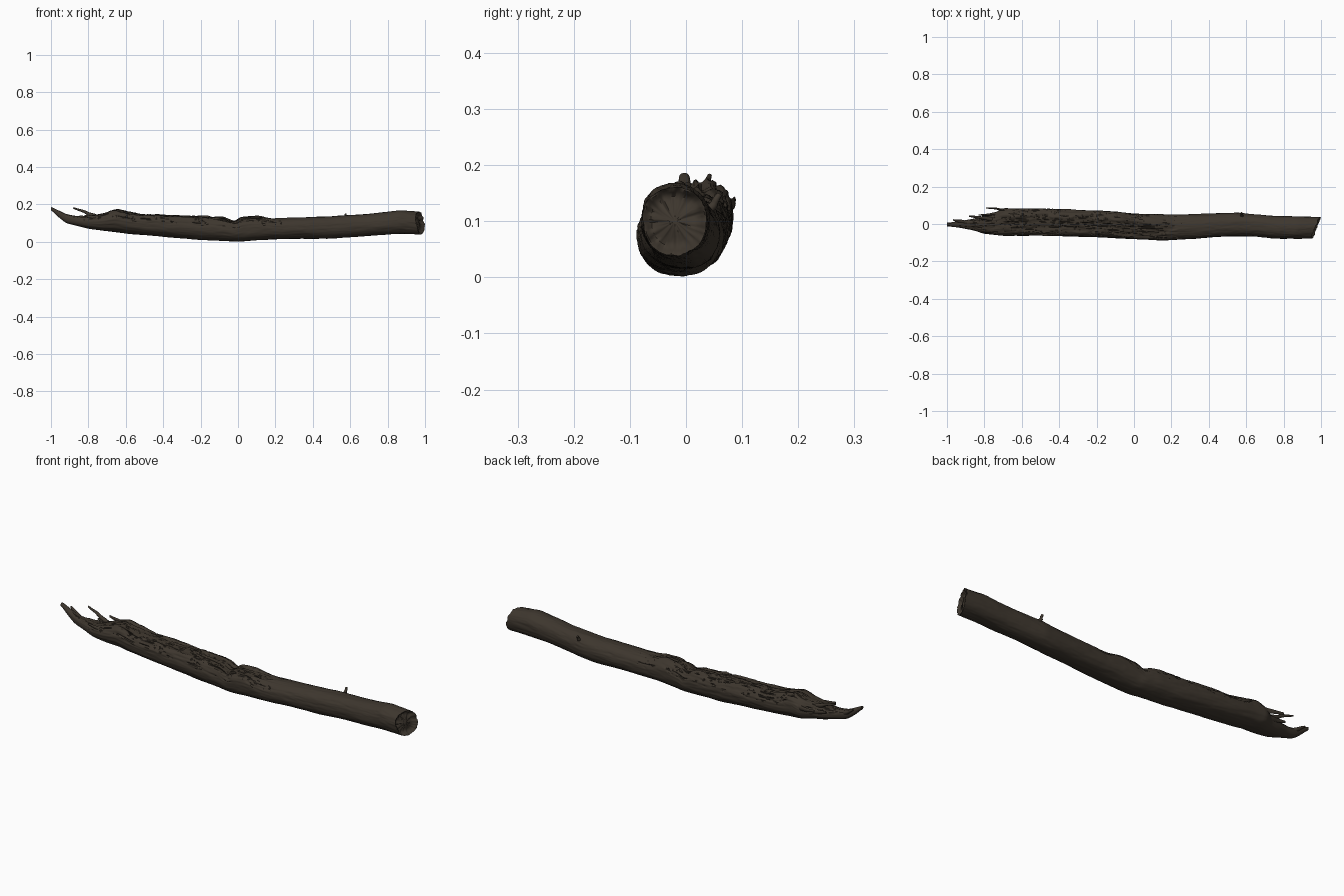
import bpy, bmesh, math
from mathutils import Vector, noise

if "Cube" in bpy.data.objects:
    bpy.data.objects.remove(bpy.data.objects["Cube"])

# one dark bark colour, plus a slightly darker one for the torn strip
def material(name, col):
    m = bpy.data.materials.new(name)
    m.diffuse_color = (*col, 1)
    m.use_nodes = True
    m.node_tree.nodes["Principled BSDF"].inputs["Base Color"].default_value = m.diffuse_color
    return m
BARK = material("dark brown bark", (0.047, 0.037, 0.027))
TORN = material("darker torn wood", (0.040, 0.031, 0.022))

# silhouette profiles: (x, value)
TOP = [(-1, .188), (-.97, .172), (-.93, .152), (-.88, .140), (-.8, .138), (-.73, .152), (-.69, .168),
       (-.65, .183), (-.6, .168), (-.52, .152), (-.4, .149), (-.2, .141), (-.07, .135), (-.02, .112),
       (.01, .135), (.1, .141), (.2, .127), (.35, .131), (.5, .136), (.7, .150), (.88, .168), (1, .160)]
BOTTOM = [(-1, .172), (-.97, .140), (-.92, .100), (-.8, .070), (-.6, .045), (-.4, .028), (-.2, .011),
          (0, .002), (.12, .010), (.3, .017), (.5, .017), (.7, .033), (.9, .043), (1, .040)]
BACK = [(-1, .006), (-.93, .016), (-.86, .028), (-.8, .045), (-.74, .060), (-.70, .085), (-.5, .082),
        (-.3, .075), (-.1, .068), (0, .055), (.2, .050), (.4, .055), (.55, .061), (.62, .054),
        (.75, .043), (.9, .039), (1, .036)]
FRONT = [(-1, -.012), (-.93, -.020), (-.86, -.034), (-.8, -.052), (-.7, -.062), (-.5, -.063), (-.2, -.070),
         (0, -.082), (.15, -.088), (.3, -.080), (.5, -.066), (.65, -.067), (.75, -.077), (.9, -.079), (1, -.076)]

def lerp_at(table, x):
    if x <= table[0][0]:
        return table[0][1]
    for (x0, v0), (x1, v1) in zip(table, table[1:]):
        if x <= x1:
            return v0 + (v1 - v0) * (x - x0) / (x1 - x0)
    return table[-1][1]

def at(table, x):
    return sum(lerp_at(table, x + d) for d in (-.012, 0, .012)) / 3

def fbm(x, y, z, octaves=4):
    return noise.fractal(Vector((x, y, z)), 1.0, 2.0, octaves)

def smooth(a, b, t):
    t = min(1, max(0, (t - a) / (b - a)))
    return t * t * (3 - 2 * t)

def torn(x, a):
    """0..1 mask of the strip along the top where the bark has peeled off."""
    wob = 0.35 * fbm(x * 9, 3.1, 0)
    lo = math.radians(66) + wob + .25 * smooth(-.1, .1, x)
    hi = math.radians(128) + 0.35 * fbm(x * 8, 7.7, 0) - .3 * smooth(0, .2, x)
    along = smooth(-1.0, -.85, x) * (1 - smooth(.17, .24, x))
    return along * smooth(lo - .05, lo + .05, a) * (1 - smooth(hi - .05, hi + .05, a))

N, RINGS = 112, 400

def ring_point(x, a):
    t, b, k, f = (at(p, x) for p in (TOP, BOTTOM, BACK, FRONT))
    ry, rz = (k - f) / 2, (t - b) / 2
    c, s = math.cos(a), math.sin(a)
    r = (abs(c) ** 2.25 + abs(s) ** 2.25) ** (-1 / 2.25)
    size = min(ry, rz)
    m = torn(x, a)
    up = smooth(-.1, .7, s)
    rough = up * (1 - smooth(0, .35, x))
    # soft lumps, long grain on the upper side, peeled strip, broken left end
    d = .0022 * fbm(x * 5, c * 1.5, s * 1.5 + 4)
    d += (.0012 + .003 * rough) * fbm(x * 10, c * 5, s * 5)
    d -= .007 * m * (1 + .7 * fbm(x * 14, a * 7, 2))
    crack = 1 - abs(noise.noise(Vector((x * 5, a * 4, 9)))) * 14
    d -= .005 * max(0, crack) * (.25 + rough) * smooth(-.2, .4, s)
    d += .012 * (1 - smooth(-.9, -.68, x)) * up * fbm(x * 16, a * 3, 11)
    r *= 1 + d / .065 * min(1, size / .05)
    y, z = (k + f) / 2 + ry * r * c, (t + b) / 2 + rz * r * s
    # slanted, ragged right end
    w = smooth(.8, 1, x)
    slant = .022 * (1 - c) + .010 * smooth(-.4, .6, s) + .006 * fbm(c * 3, s * 3, 20)
    return Vector((x - w * slant, y, z))

# log body: lofted rings, closed at both ends
bm = bmesh.new()
rings = []
angles = [2 * math.pi * j / N for j in range(N)]
for i in range(RINGS + 1):
    x = -1 + 2 * i / RINGS
    rings.append([bm.verts.new(ring_point(x, a)) for a in angles])
# broken right face: inward rings with a dent and radial cracks
rim = [v.co.copy() for v in rings[-1]]
mid = sum(rim, Vector()) / N
for s in (.95, .86, .74, .6, .45, .3, .15, .05):
    ring = []
    for j, a in enumerate(angles):
        p = mid.lerp(rim[j], s)
        p.x -= .016 * smooth(0, .25, 1 - s) - .010 * smooth(.3, 1, 1 - s)
        p.x += .007 * s * fbm(math.cos(a) * 3, math.sin(a) * 3, s * 2)
        ring.append(bm.verts.new(p))
    rings.append(ring)
for A, B in zip(rings, rings[1:]):
    for j in range(N):
        k = (j + 1) % N
        bm.faces.new((A[j], A[k], B[k], B[j]))
bm.faces.new(rings[-1])
bm.faces.new(rings[0][::-1])
# colour the peeled strip
for i in range(RINGS):
    for j in range(N):
        if torn(-1 + 2 * (i + .5) / RINGS, angles[j]) > .5:
            bm.faces.ensure_lookup_table() if i == j == 0 else None
bm.faces.ensure_lookup_table()
for i in range(RINGS):
    for j in range(N):
        if torn(-1 + 2 * (i + .5) / RINGS, angles[j]) > .5:
            bm.faces[i * N + j].material_index = 1
bmesh.ops.recalc_face_normals(bm, faces=bm.faces)

def finish(bm, name):
    me = bpy.data.meshes.new(name)
    bm.to_mesh(me)
    bm.free()
    ob = bpy.data.objects.new(name, me)
    bpy.context.collection.objects.link(ob)
    me.materials.append(BARK)
    me.materials.append(TORN)
    bpy.ops.object.select_all(action='DESELECT')
    ob.select_set(True)
    bpy.context.view_layer.objects.active = ob
    bpy.ops.object.shade_smooth_by_angle(angle=math.radians(50))
    return ob

finish(bm, "log_body")

def splinter(name, start, end, r0, r1, flat=1.0, sides=8, steps=8):
    """Tapered, slightly crooked sliver of wood."""
    bm = bmesh.new()
    a, b = Vector(start), Vector(end)
    d = (b - a).normalized()
    u = d.cross(Vector((0, 0, 1))).normalized() if abs(d.z) < .9 else Vector((1, 0, 0))
    v = d.cross(u)
    loops = []
    for i in range(steps + 1):
        t = i / steps
        bend = noise.noise_vector(a * 30 + Vector((t * 3, 0, 0))) * .005 * math.sin(math.pi * t)
        r = r0 + (r1 - r0) * t
        loops.append([bm.verts.new(a.lerp(b, t) + bend + u * r * flat * math.cos(q) + v * r * math.sin(q))
                      for q in (2 * math.pi * j / sides for j in range(sides))])
    for A, B in zip(loops, loops[1:]):
        for j in range(sides):
            k = (j + 1) % sides
            bm.faces.new((A[j], A[k], B[k], B[j]))
    bm.faces.new(loops[0])
    bm.faces.new(loops[-1])
    bmesh.ops.recalc_face_normals(bm, faces=bm.faces)
    finish(bm, name)

# splinters of the broken left end and a twig stub on the back
splinter("raised_splinter", (-.76, .025, .135), (-.88, .042, .181), .012, .004)
splinter("back_splinter", (-.64, .070, .120), (-.79, .086, .138), .018, .006, .5)
splinter("low_splinter", (-.70, .055, .100), (-.83, .048, .128), .022, .005, .6)
splinter("tip_splinter", (-.90, .005, .125), (-.965, .022, .166), .014, .004)
splinter("front_splinter", (-.72, -.035, .120), (-.82, -.045, .140), .016, .004, .6)
splinter("twig_stub", (.58, .038, .115), (.575, .060, .148), .010, .005)
